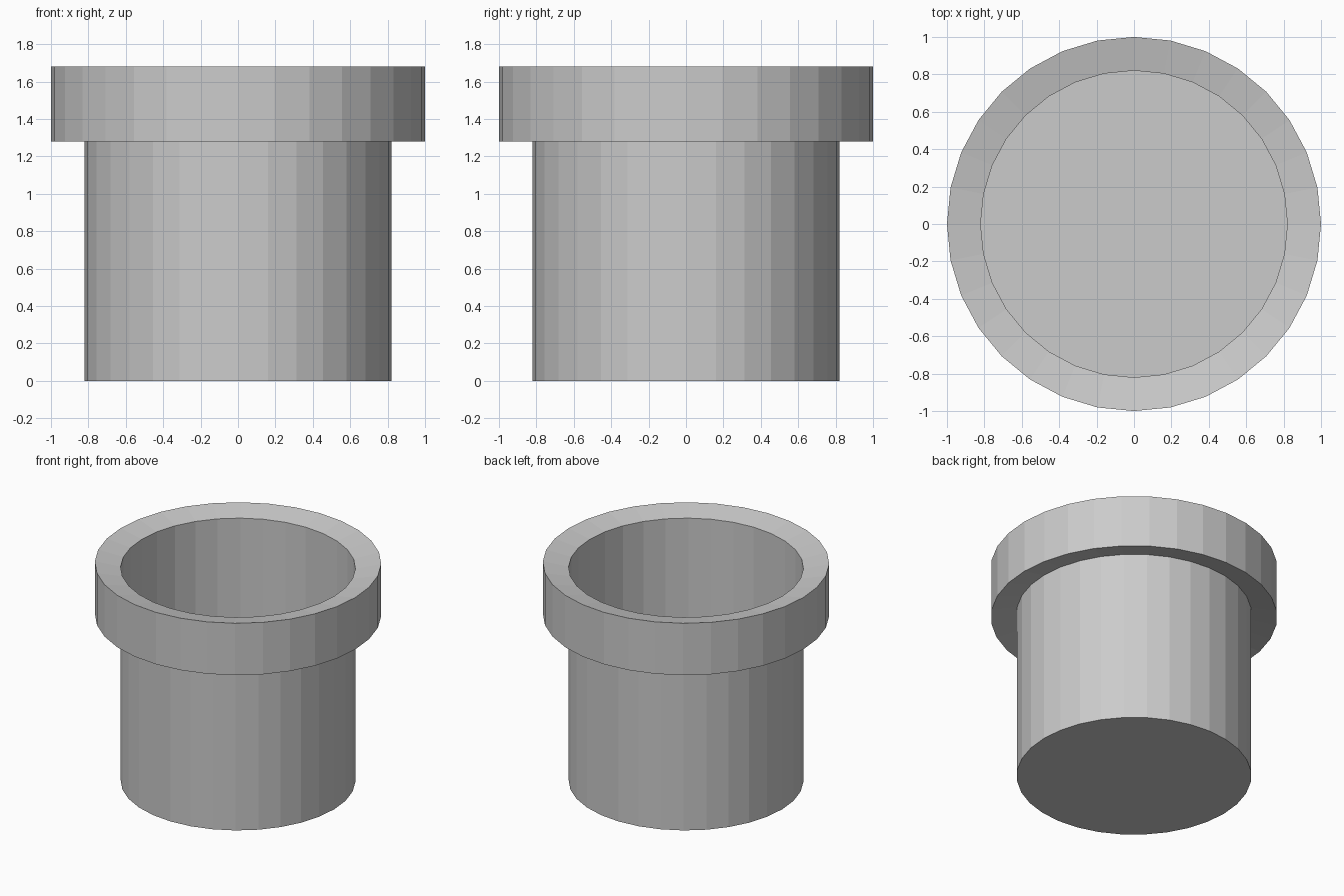
import bpy, bmesh
from math import cos, sin, pi

if "Cube" in bpy.data.objects:
    bpy.data.objects.remove(bpy.data.objects["Cube"])

SIDES = 32


def lathe(name, profile, closed=False, cap_bottom=False):
    """Revolve (radius, z) points around the z axis, with flat facets."""
    bm = bmesh.new()
    rings = [[bm.verts.new((r * cos(2 * pi * i / SIDES), r * sin(2 * pi * i / SIDES), z))
              for i in range(SIDES)] for r, z in profile]
    pairs = list(zip(rings, rings[1:]))
    if closed:
        pairs.append((rings[-1], rings[0]))
    for low, high in pairs:
        for i in range(SIDES):
            j = (i + 1) % SIDES
            bm.faces.new((low[i], low[j], high[j], high[i]))
    if cap_bottom:
        bm.faces.new(rings[0][::-1])
    mesh = bpy.data.meshes.new(name)
    bm.to_mesh(mesh)
    bm.free()
    obj = bpy.data.objects.new(name, mesh)
    bpy.context.collection.objects.link(obj)
    return obj


# Thin-walled cup, closed at the bottom and open at the top
lathe("cup_body", [(0.82, 0), (0.82, 1.315)], cap_bottom=True)

# Thick collar whose top and underside slope slightly towards the wall
lathe("rim_collar", [(0.82, 1.315), (1, 1.28), (1, 1.68), (0.82, 1.642)], closed=True)
